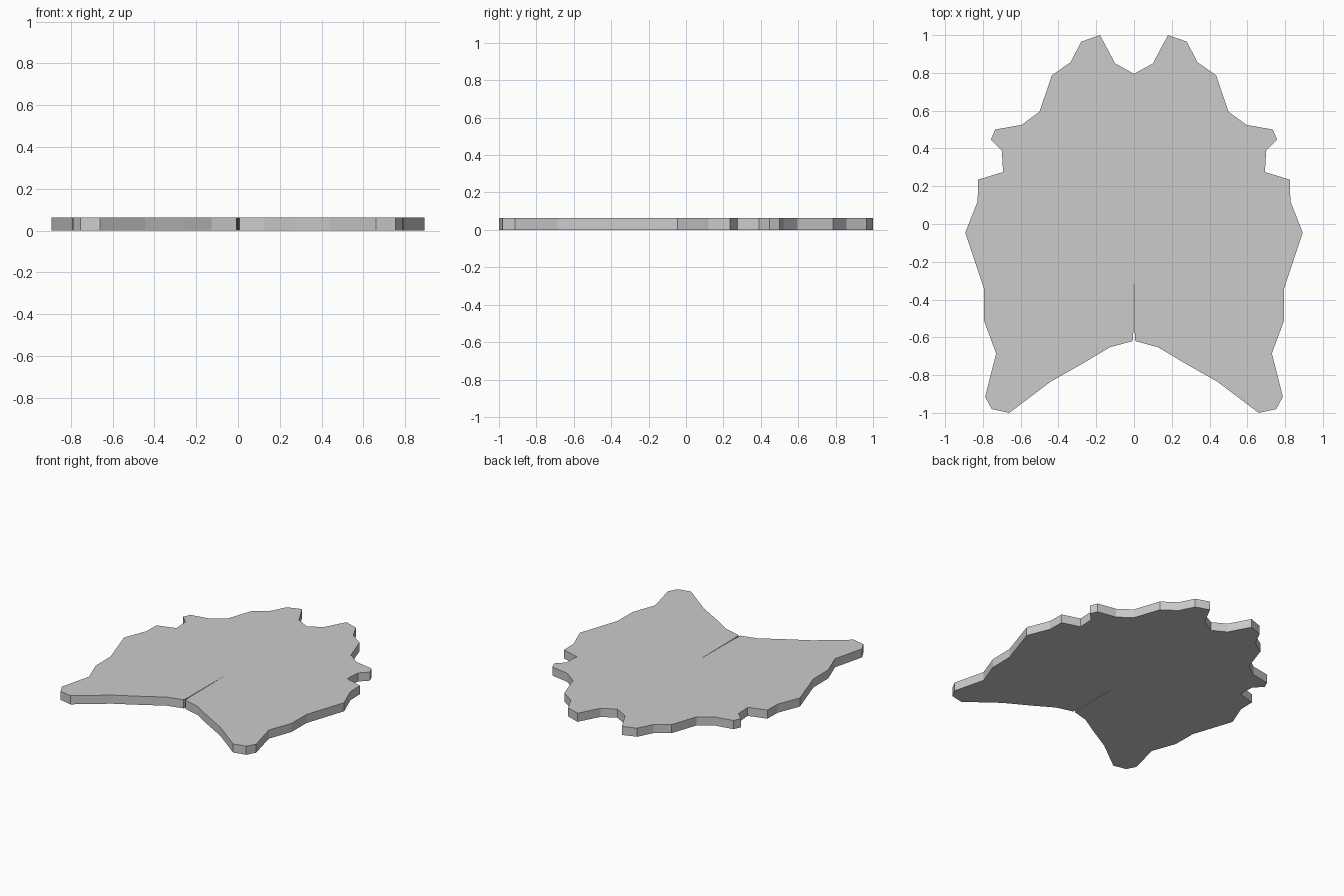
import bpy, bmesh

if "Cube" in bpy.data.objects:
    bpy.data.objects.remove(bpy.data.objects["Cube"])

THICKNESS = 0.063

# Right half of the hide outline, from the neck notch round to the slit tip
half = [
    (0, 0.795), (0.10, 0.85), (0.18, 1.0), (0.28, 0.965), (0.335, 0.857),
    (0.435, 0.787), (0.50, 0.595), (0.595, 0.525), (0.735, 0.50),
    (0.758, 0.447), (0.70, 0.39), (0.693, 0.275), (0.825, 0.235),
    (0.828, 0.12), (0.893, -0.045), (0.795, -0.34), (0.793, -0.515),
    (0.73, -0.685), (0.788, -0.915), (0.753, -0.98), (0.66, -1.0),
    (0.442, -0.835), (0.265, -0.735), (0.127, -0.652), (0.007, -0.62),
    (0.003, -0.565), (0, -0.13),
]
# Mirror the left half; both ends lie on the centre line and are shared
outline = half + [(-x, y) for x, y in half[-2:0:-1]]

# Flat slab extruded from the outline
bm = bmesh.new()
base = bm.faces.new([bm.verts.new((x, y, 0)) for x, y in outline])
top = bmesh.ops.extrude_face_region(bm, geom=[base], use_keep_orig=True)
for v in (g for g in top["geom"] if isinstance(g, bmesh.types.BMVert)):
    v.co.z = THICKNESS
bmesh.ops.recalc_face_normals(bm, faces=bm.faces)
caps = [f for f in bm.faces if len(f.verts) > 4]
bmesh.ops.triangulate(bm, faces=caps, ngon_method='BEAUTY')

mesh = bpy.data.meshes.new("hide_rug")
bm.to_mesh(mesh)
bm.free()
rug = bpy.data.objects.new("hide_rug", mesh)
bpy.context.collection.objects.link(rug)
